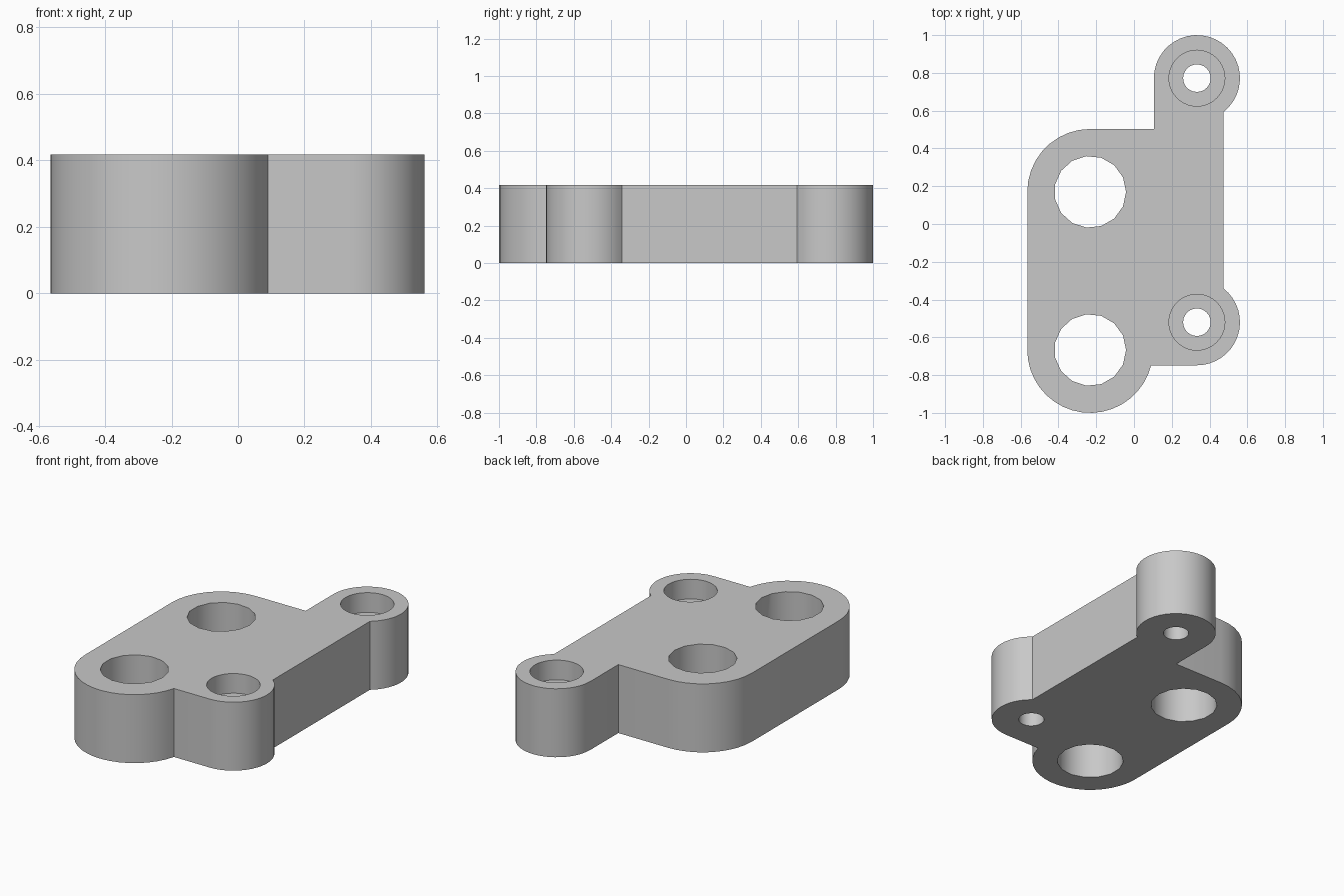
import bpy
import bmesh
from math import cos, sin, radians, sqrt

if "Cube" in bpy.data.objects:
    bpy.data.objects.remove(bpy.data.objects["Cube"], do_unlink=True)

HEIGHT = 0.418
BIG_X, BIG_YS, BIG_R = -0.232, (0.17, -0.667), 0.333
EAR_X, EAR_YS, EAR_R = 0.333, (0.772, -0.52), 0.228
SIDE_X = 0.475
STEP_X = EAR_X - EAR_R
BORE_DEPTH = 0.12

grey = bpy.data.materials.new("plain grey")
grey.use_nodes = True
grey.diffuse_color = (0.58, 0.58, 0.58, 1)
grey.node_tree.nodes["Principled BSDF"].inputs["Base Color"].default_value = grey.diffuse_color


def arc(x, y, r, start, end, steps):
    """Points along an arc, angles in degrees."""
    angles = [radians(start + (end - start) * i / steps) for i in range(steps + 1)]
    return [(x + r * cos(a), y + r * sin(a)) for a in angles]


def angle_at(dx, r):
    """Angle in degrees of the upper arc point at offset dx."""
    from math import degrees, acos
    return degrees(acos(dx / r))


# Plate outline, counter-clockwise from the front step
meet = angle_at(SIDE_X - EAR_X, EAR_R)
low_y = EAR_YS[1] - EAR_R
drop = low_y - BIG_YS[1]
notch = angle_at(sqrt(BIG_R ** 2 - drop ** 2), BIG_R)
outline = arc(EAR_X, EAR_YS[1], EAR_R, -90, meet, 16)
outline += arc(EAR_X, EAR_YS[0], EAR_R, -meet, 180, 24)
outline += [(STEP_X, BIG_YS[0] + BIG_R)]
outline += arc(BIG_X, BIG_YS[0], BIG_R, 90, 180, 9)
outline += arc(BIG_X, BIG_YS[1], BIG_R, 180, 360 - notch, 18)

bm = bmesh.new()
base = bm.faces.new([bm.verts.new((x, y, 0)) for x, y in outline])
top = bmesh.ops.extrude_face_region(bm, geom=[base])["geom"]
bmesh.ops.translate(bm, verts=[v for v in top if isinstance(v, bmesh.types.BMVert)],
                    vec=(0, 0, HEIGHT))
bmesh.ops.recalc_face_normals(bm, faces=bm.faces)
mesh = bpy.data.meshes.new("mounting_plate")
bm.to_mesh(mesh)
bm.free()
plate = bpy.data.objects.new("mounting_plate", mesh)
bpy.context.collection.objects.link(plate)
mesh.materials.append(grey)


def drill(x, y, r, sides, bottom):
    """Cut a round hole from above down to the given height."""
    top_z = HEIGHT + 0.2
    bpy.ops.mesh.primitive_cylinder_add(
        vertices=sides, radius=r, depth=top_z - bottom,
        location=(x, y, (top_z + bottom) / 2), rotation=(0, 0, radians(-90)))
    cutter = bpy.context.object
    cutter.name = "hole_cutter"
    cutter.hide_render = True
    cutter.data.materials.append(grey)
    cut = plate.modifiers.new("hole", "BOOLEAN")
    cut.operation = "DIFFERENCE"
    cut.solver = "EXACT"
    cut.object = cutter
    bpy.context.view_layer.objects.active = plate
    bpy.ops.object.modifier_apply(modifier=cut.name)
    bpy.data.objects.remove(cutter, do_unlink=True)


# Large through holes
for y in BIG_YS:
    drill(BIG_X, y, 0.19, 15, -0.2)

# Counterbored screw holes
for y in EAR_YS:
    drill(EAR_X, y, 0.148, 40, HEIGHT - BORE_DEPTH)
    drill(EAR_X, y, 0.073, 24, -0.2)

bpy.ops.object.select_all(action="DESELECT")
plate.select_set(True)
bpy.context.view_layer.objects.active = plate
bpy.ops.object.shade_smooth_by_angle(angle=radians(30))
